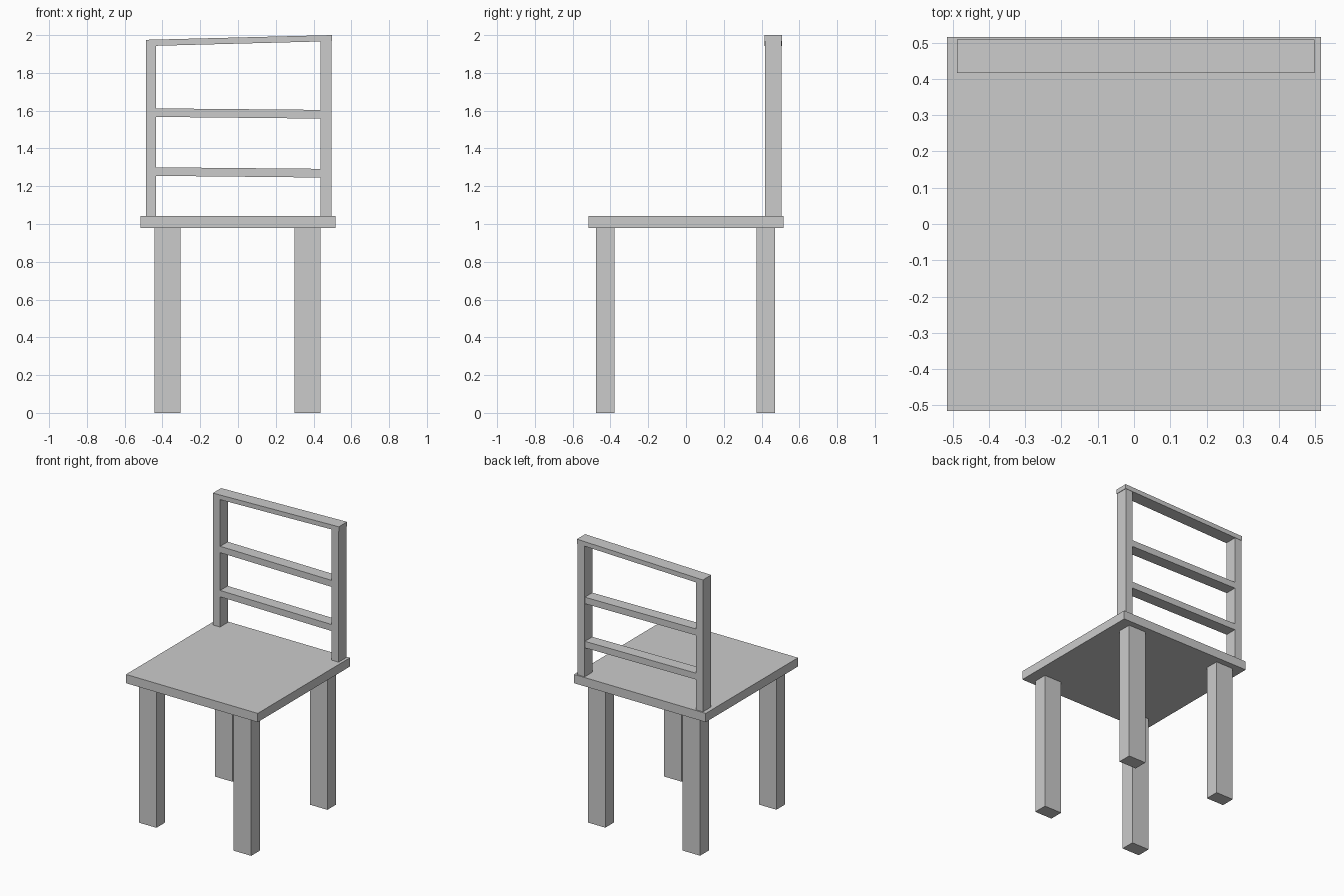
import bpy, bmesh

if "Cube" in bpy.data.objects:
    bpy.data.objects.remove(bpy.data.objects["Cube"])


def beam(name, x, y, z_left, z_right=None):
    """Box between x and y limits; its z limits may differ at each end to give a slope."""
    z_right = z_right or z_left
    bm = bmesh.new()
    bmesh.ops.create_cube(bm, size=1)
    for v in bm.verts:
        z = z_right if v.co.x > 0 else z_left
        v.co = (x[v.co.x > 0], y[v.co.y > 0], z[v.co.z > 0])
    mesh = bpy.data.meshes.new(name)
    bm.to_mesh(mesh)
    bm.free()
    obj = bpy.data.objects.new(name, mesh)
    bpy.context.collection.objects.link(obj)
    return obj


# Seat
beam("seat", (-0.515, 0.515), (-0.515, 0.515), (0.98, 1.042))

# Legs
for side, x in (("left", (-0.441, -0.304)), ("right", (0.30, 0.437))):
    beam(f"front_leg_{side}", x, (-0.477, -0.379), (0, 0.985))
    beam(f"back_leg_{side}", x, (0.374, 0.472), (0, 0.985))

# Backrest posts
back_y = (0.418, 0.506)
beam("back_post_left", (-0.487, -0.433), back_y, (1.035, 1.955))
beam("back_post_right", (0.438, 0.494), back_y, (1.035, 1.975))

# Sloping top rail resting on the posts
beam("top_rail", (-0.488, 0.497), (0.416, 0.508), (1.942, 1.975), (1.968, 2.0))

# Slats between the posts
beam("upper_slat", (-0.436, 0.441), (0.42, 0.504), (1.567, 1.612), (1.558, 1.604))
beam("lower_slat", (-0.436, 0.441), (0.42, 0.504), (1.255, 1.300), (1.246, 1.292))
